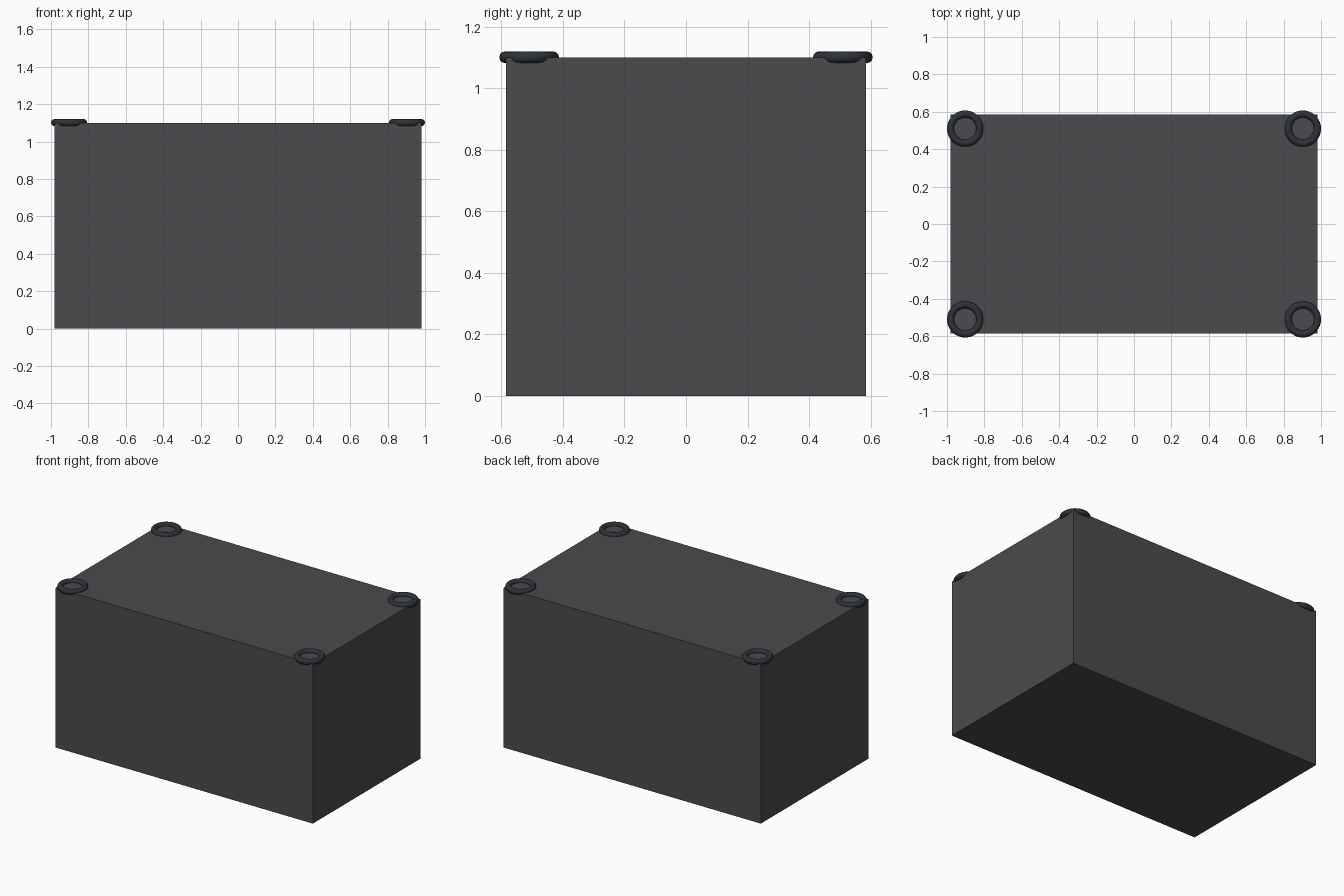
import bpy

cube = bpy.data.objects.get("Cube")
if cube:
    bpy.data.objects.remove(cube, do_unlink=True)


def make_material(name, color):
    mat = bpy.data.materials.new(name)
    mat.use_nodes = True
    mat.diffuse_color = color
    mat.node_tree.nodes["Principled BSDF"].inputs["Base Color"].default_value = color
    return mat


body_mat = make_material("dark_grey", (0.07, 0.068, 0.075, 1))
ring_mat = make_material("blue_black", (0.027, 0.033, 0.039, 1))

WIDTH, DEPTH, HEIGHT = 1.96, 1.17, 1.10

# Box body
bpy.ops.mesh.primitive_cube_add(size=1, location=(0, 0, HEIGHT / 2))
body = bpy.context.object
body.name = "box_body"
body.scale = (WIDTH, DEPTH, HEIGHT)
bpy.ops.object.transform_apply(location=False, rotation=False, scale=True)
body.data.materials.append(body_mat)

# Corner rings, half sunk into the top
for side, sx in (("left", 1), ("right", -1)):
    for end, sy in (("front", -1), ("back", 1)):
        bpy.ops.mesh.primitive_torus_add(
            location=(sx * 0.903, sy * 0.51, HEIGHT + 0.001),
            major_radius=0.078, minor_radius=0.019,
            major_segments=48, minor_segments=12)
        ring = bpy.context.object
        ring.name = f"{end}_{side}_ring"
        ring.data.materials.append(ring_mat)
        bpy.ops.object.shade_smooth()
